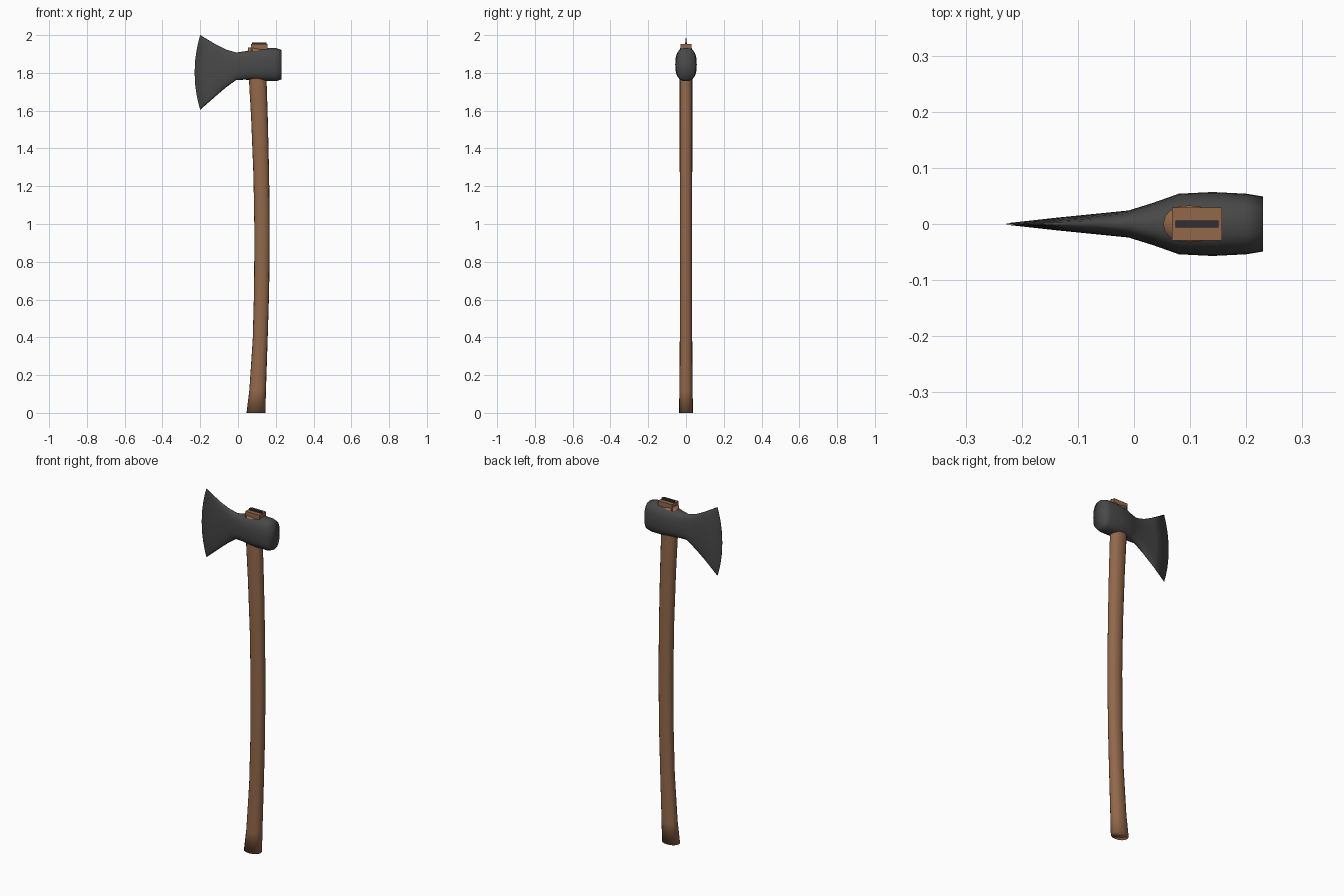
import bpy, bmesh
from math import sin, cos, pi, copysign

if "Cube" in bpy.data.objects:
    bpy.data.objects.remove(bpy.data.objects["Cube"])


def material(name, colour, roughness):
    m = bpy.data.materials.new(name)
    m.use_nodes = True
    m.diffuse_color = (*colour, 1)
    shader = m.node_tree.nodes["Principled BSDF"]
    shader.inputs["Base Color"].default_value = (*colour, 1)
    shader.inputs["Roughness"].default_value = roughness
    return m


wood = material("brown wood", (0.29, 0.14, 0.07), 0.7)
steel = material("dark steel", (0.065, 0.065, 0.065), 0.6)
wedge_steel = material("black steel", (0.03, 0.03, 0.035), 0.6)


def finish(name, bm, mat, smooth):
    bmesh.ops.recalc_face_normals(bm, faces=bm.faces)
    mesh = bpy.data.meshes.new(name)
    bm.to_mesh(mesh)
    bm.free()
    mesh.materials.append(mat)
    for p in mesh.polygons:
        p.use_smooth = smooth
    obj = bpy.data.objects.new(name, mesh)
    bpy.context.collection.objects.link(obj)
    return obj


def loft(name, rings, mat):
    """Skin closed rings of points and cap both ends."""
    bm = bmesh.new()
    loops = [[bm.verts.new(p) for p in ring] for ring in rings]
    for a, b in zip(loops, loops[1:]):
        for i in range(len(a)):
            j = (i + 1) % len(a)
            bm.faces.new((a[i], a[j], b[j], b[i]))
    bm.faces.new(loops[0])
    bm.faces.new(loops[-1])
    return finish(name, bm, mat, True)


def superellipse(power, count):
    """Unit outline points, squarer as the power grows."""
    for k in range(count):
        c, s = cos(2 * pi * k / count), sin(2 * pi * k / count)
        yield (copysign(abs(c) ** (2 / power), c),
               copysign(abs(s) ** (2 / power), s))


def box(name, lo, hi, mat):
    bm = bmesh.new()
    bmesh.ops.create_cube(bm, size=1)
    for v in bm.verts:
        v.co = [(a + b) / 2 + c * (b - a) for a, b, c in zip(lo, hi, v.co)]
    return finish(name, bm, mat, False)


# Curved handle: height, front edge, rear edge, half thickness, cap tilt
handle = [
    (0.0, 0.045, 0.145, 0.037, 0), (0.12, 0.06, 0.148, 0.035, 0),
    (0.39, 0.078, 0.157, 0.033, 0), (0.65, 0.085, 0.165, 0.032, 0),
    (0.95, 0.087, 0.168, 0.032, 0), (1.25, 0.082, 0.165, 0.033, 0),
    (1.55, 0.07, 0.158, 0.034, 0), (1.8, 0.056, 0.15, 0.034, 0),
    (1.928, 0.052, 0.145, 0.033, -0.008),
]
loft("handle", [
    [((a + b) / 2 + u * (b - a) / 2, v * h, z + u * tilt)
     for u, v in superellipse(2.2, 16)]
    for z, a, b, h, tilt in handle], wood)

# Axe head: x, lower edge, upper edge, half thickness, edge sweep
head = [
    (-0.23, 1.605, 2.0, 0.001, 0.03), (-0.14, 1.675, 1.952, 0.011, 0.02),
    (-0.07, 1.722, 1.924, 0.018, 0.005), (-0.01, 1.762, 1.908, 0.024, 0),
    (0.035, 1.764, 1.914, 0.038, 0), (0.08, 1.762, 1.924, 0.054, 0),
    (0.14, 1.757, 1.932, 0.057, 0), (0.2, 1.756, 1.932, 0.054, 0),
    (0.23, 1.765, 1.922, 0.049, 0),
]
loft("axe_head", [
    [(x + sweep * v * v, u * h, (lo + hi) / 2 + v * (hi - lo) / 2)
     for u, v in superellipse(2.6, 24)]
    for x, lo, hi, h, sweep in head], steel)

# Wooden plug in the eye and the metal wedge driven into it
box("eye_plug", (0.068, -0.029, 1.88), (0.157, 0.029, 1.952), wood)
box("metal_wedge", (0.074, -0.006, 1.9), (0.151, 0.006, 1.961), wedge_steel)
